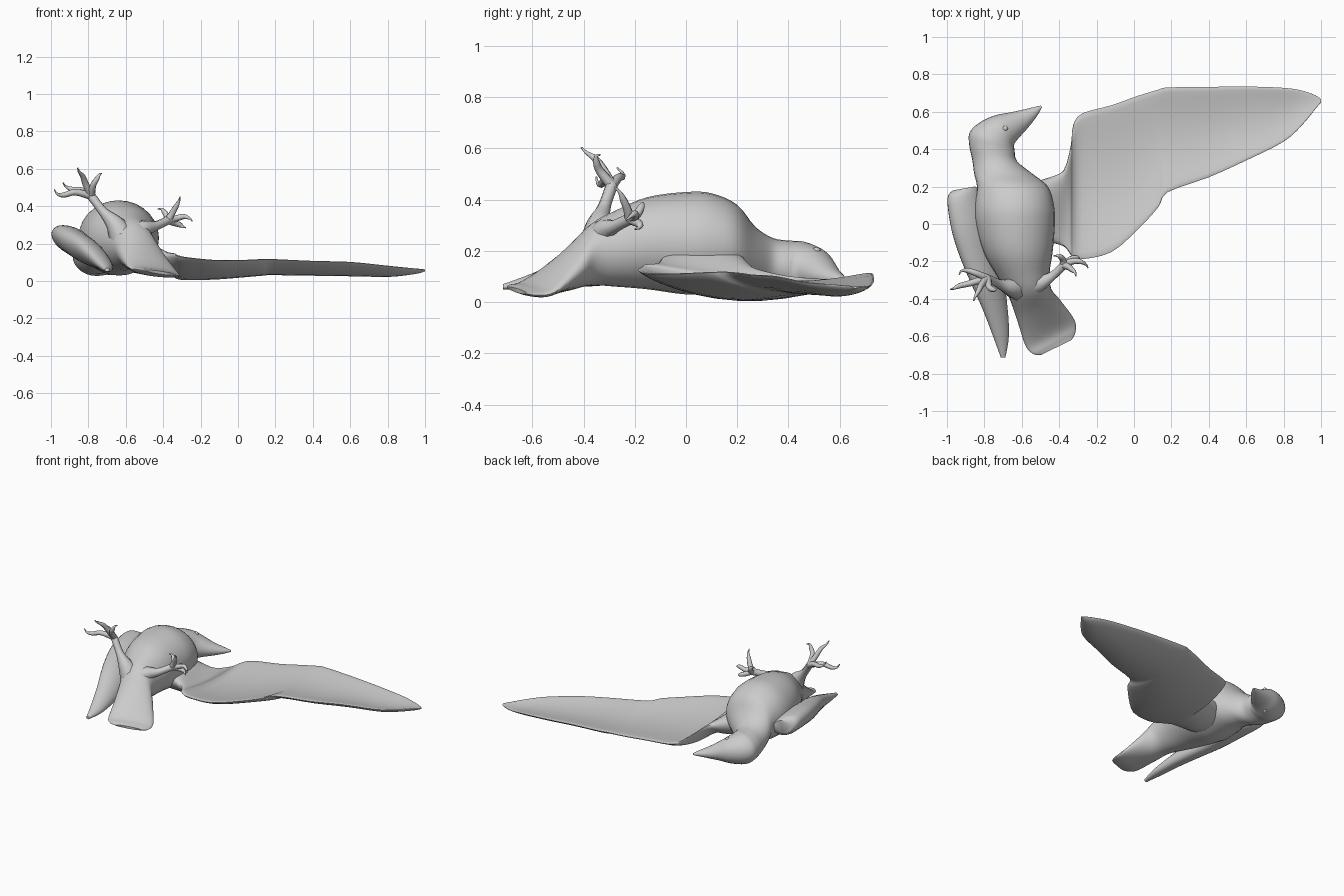
import bpy, bmesh, math


def smooth_path(rows, steps):
    """Catmull-Rom interpolation of tuples of any length."""
    out = []
    for i in range(len(rows) - 1):
        a, b, c, d = rows[max(i - 1, 0)], rows[i], rows[i + 1], rows[min(i + 2, len(rows) - 1)]
        for k in range(steps):
            t = k / steps
            out.append([0.5 * (2 * q + (r - p) * t + (2 * p - 5 * q + 4 * r - s) * t * t
                               + (3 * q - p - 3 * r + s) * t ** 3) for p, q, r, s in zip(a, b, c, d)])
    return out + [list(rows[-1])]


def loft(name, stations, sides=28, steps=4):
    """Station: centre xyz, half width, half height, side angle, tilt, sag."""
    rows = smooth_path([tuple(s) + (0,) * (8 - len(s)) for s in stations], steps)
    bm = bmesh.new()
    rings = []
    for x, y, z, hw, hh, ang, tilt, sag in rows:
        a = math.radians(ang)
        ring = []
        for k in range(sides):
            c, s = math.cos(math.tau * k / sides), math.sin(math.tau * k / sides)
            ring.append(bm.verts.new((x + hw * c * math.cos(a), y + hw * c * math.sin(a),
                                      z + hh * s + tilt * c - sag * (1 - c * c))))
        rings.append(ring)
    for r0, r1 in zip(rings, rings[1:]):
        for k in range(sides):
            n = (k + 1) % sides
            bm.faces.new((r0[k], r0[n], r1[n], r1[k]))
    bm.faces.new(rings[0])
    bm.faces.new(rings[-1])
    bmesh.ops.recalc_face_normals(bm, faces=bm.faces)
    me = bpy.data.meshes.new(name)
    bm.to_mesh(me)
    bm.free()
    ob = bpy.data.objects.new(name, me)
    bpy.context.collection.objects.link(ob)
    finish(ob)
    return ob


def finish(ob):
    bpy.ops.object.select_all(action='DESELECT')
    ob.select_set(True)
    bpy.context.view_layer.objects.active = ob
    if ob.type == 'CURVE':
        bpy.ops.object.convert(target='MESH')
    bpy.ops.object.shade_smooth_by_angle(angle=math.radians(50))


def tubes(name, paths):
    """Tapered tubes; each path is a list of (x, y, z, radius)."""
    cu = bpy.data.curves.new(name, 'CURVE')
    cu.dimensions = '3D'
    cu.bevel_depth = 1.0
    cu.bevel_resolution = 2
    cu.use_fill_caps = True
    for path in paths:
        pts = smooth_path(path, 4)
        sp = cu.splines.new('POLY')
        sp.points.add(len(pts) - 1)
        for p, (x, y, z, r) in zip(sp.points, pts):
            p.co = (x, y, z, 1)
            p.radius = r
    ob = bpy.data.objects.new(name, cu)
    bpy.context.collection.objects.link(ob)
    finish(ob)


# Tail, torso, neck, turned head and beak in one flowing skin
loft("body", [
    (-.415, -.66, .045, .09, .008, 26, -.012), (-.425, -.635, .045, .128, .016, 28, -.018),
    (-.45, -.58, .055, .148, .03, 28, -.015),
    (-.51, -.46, .125, .127, .08, 25), (-.555, -.37, .185, .115, .12, 12),
    (-.59, -.27, .21, .14, .15, 5), (-.62, -.15, .23, .185, .18),
    (-.635, 0, .23, .212, .2), (-.64, .1, .23, .212, .195),
    (-.65, .2, .215, .19, .165), (-.70, .27, .175, .155, .12),
    (-.745, .34, .145, .12, .105, -2), (-.76, .41, .137, .124, .103, -10),
    (-.755, .455, .132, .125, .105, -23), (-.70, .50, .125, .096, .09, -52),
    (-.65, .525, .115, .075, .068, -65), (-.59, .56, .10, .052, .042, -65),
    (-.53, .60, .09, .026, .02, -65), (-.495, .628, .085, .006, .006, -65)])

# Spread wing, cupped upward: x, lead y, trail y, lead z, trail z, sag, thickness
wing = [(-.68, .15, -.08, .15, .16, 0, .09), (-.56, .215, -.10, .15, .16, 0, .11),
        (-.45, .25, -.10, .13, .15, .03, .085),
        (-.375, .29, -.12, .115, .14, .045, .055), (-.338, .42, -.165, .09, .14, .05, .045),
        (-.325, .53, -.175, .085, .135, .06, .038),
        (-.275, .592, -.188, .085, .125, .07, .03), (-.12, .635, -.15, .09, .11, .065, .027),
        (.02, .685, -.03, .10, .11, .06, .026), (.13, .718, .09, .11, .115, .058, .026),
        (.18, .73, .17, .11, .115, .055, .026), (.4, .733, .25, .10, .105, .05, .024),
        (.6, .735, .34, .085, .10, .045, .022), (.8, .728, .44, .07, .08, .035, .018),
        (.9, .713, .53, .06, .07, .02, .014), (.97, .688, .615, .057, .063, .008, .01),
        (1, .668, .65, .055, .06, 0, .004)]
loft("spread_wing", [(x, (a + b) / 2, (za + zb) / 2, (a - b) / 2, th, 90, (za - zb) / 2, sag)
                     for x, a, b, za, zb, sag, th in wing], steps=3)

# Wing folded against the flank, leaning onto the body
loft("folded_wing", [
    (-.91, .19, .225, .06, .045, 10), (-.905, .15, .22, .094, .07, 10, -.03),
    (-.87, 0, .205, .11, .08, 12, -.04), (-.835, -.15, .18, .1, .08, 12, -.04),
    (-.785, -.3, .15, .088, .072, 12, -.04), (-.742, -.45, .115, .066, .052, 10, -.025),
    (-.71, -.6, .08, .042, .03, 8, -.01), (-.70, -.715, .06, .012, .01)])

# Legs with toes and hooked claws
feet = {
    "leg_a": ([(-.60, -.34, .2, .085), (-.655, -.34, .30, .052), (-.72, -.32, .37, .026),
               (-.785, -.29, .455, .024)],
              [[(-.87, -.315, .475), (-.93, -.33, .46), (-.965, -.345, .465), (-.982, -.35, .49)],
               [(-.84, -.265, .485), (-.885, -.25, .49), (-.92, -.25, .505), (-.935, -.27, .525)],
               [(-.815, -.325, .52), (-.83, -.355, .56), (-.85, -.39, .585), (-.857, -.41, .605)],
               [(-.775, -.335, .51), (-.755, -.35, .545), (-.74, -.35, .57), (-.73, -.335, .575)]]),
    "leg_b": ([(-.57, -.32, .2, .085), (-.515, -.32, .275, .052), (-.44, -.28, .295, .026),
               (-.375, -.22, .325, .023)],
              [[(-.33, -.20, .335), (-.29, -.20, .345), (-.26, -.215, .335), (-.245, -.235, .32)],
               [(-.38, -.19, .345), (-.395, -.175, .37), (-.41, -.17, .385), (-.43, -.17, .385)],
               [(-.35, -.23, .365), (-.33, -.245, .40), (-.315, -.26, .43), (-.31, -.28, .45)],
               [(-.34, -.19, .31), (-.31, -.18, .30), (-.295, -.185, .29), (-.28, -.20, .285)]]),
}
for name, (shank, toes) in feet.items():
    ankle = shank[-1][:3]
    paths = [shank]
    for toe in toes:
        paths.append([ankle + (.021,)] + [p + (r,) for p, r in zip(toe, (.017, .014, .007, .003))])
    tubes(name, paths)

# Eyes, sunk flush into the head
for side in (-1, 1):
    bpy.ops.mesh.primitive_uv_sphere_add(segments=16, ring_count=8, radius=.016,
                                         location=(-.69, .51, .123 + side * .076))
    eye = bpy.context.object
    eye.name = "eye"
    finish(eye)
